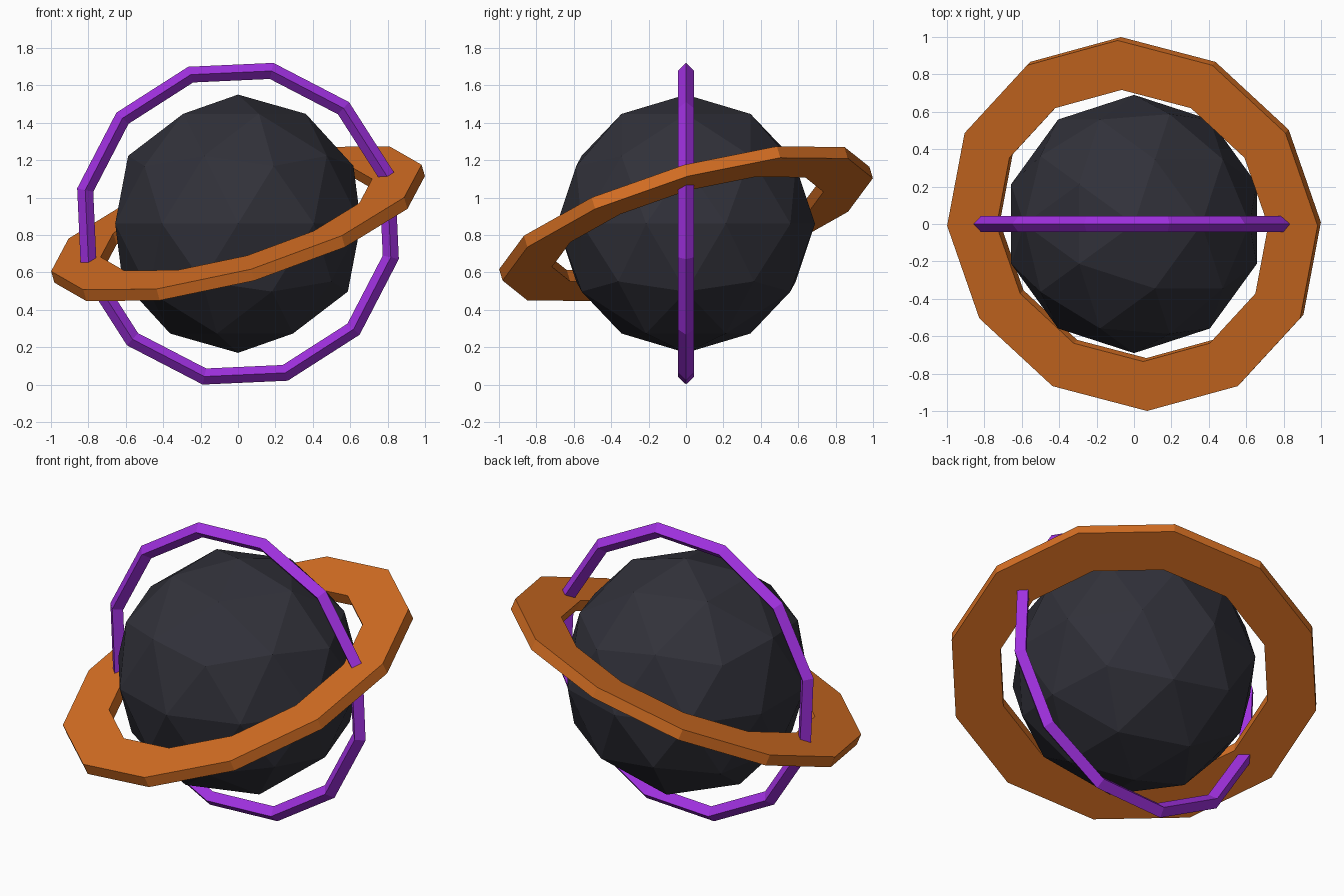
import bpy
import bmesh
from math import radians, cos, sin, tau

if "Cube" in bpy.data.objects:
    bpy.data.objects.remove(bpy.data.objects["Cube"], do_unlink=True)

CENTRE = (0, 0, 0.86)
SIDES = 12


def material(name, rgb):
    mat = bpy.data.materials.new(name)
    mat.use_nodes = True
    mat.diffuse_color = (*rgb, 1)
    bsdf = mat.node_tree.nodes["Principled BSDF"]
    bsdf.inputs["Base Color"].default_value = (*rgb, 1)
    bsdf.inputs["Roughness"].default_value = 0.8
    return mat


def add_part(name, bm, mat, rotation=(0, 0, 0)):
    bmesh.ops.recalc_face_normals(bm, faces=bm.faces)
    mesh = bpy.data.meshes.new(name)
    bm.to_mesh(mesh)
    bm.free()
    mesh.materials.append(mat)
    obj = bpy.data.objects.new(name, mesh)
    obj.location = CENTRE
    obj.rotation_euler = rotation
    bpy.context.collection.objects.link(obj)
    return obj


def ring(profile, phase=0.0):
    """Sweep a closed (radius, height) profile around z."""
    bm = bmesh.new()
    loops = []
    for i in range(SIDES):
        a = phase + tau * i / SIDES
        loops.append([bm.verts.new((r * cos(a), r * sin(a), h)) for r, h in profile])
    n = len(profile)
    for i in range(SIDES):
        here, there = loops[i], loops[(i + 1) % SIDES]
        for j in range(n):
            k = (j + 1) % n
            bm.faces.new((here[j], there[j], there[k], here[k]))
    return bm


charcoal = material("charcoal", (0.031, 0.031, 0.042))
orange = material("orange", (0.68, 0.162, 0.017))
purple = material("purple", (0.35, 0.03, 0.74))

# Faceted planet body
body = bmesh.new()
bmesh.ops.create_icosphere(body, subdivisions=2, radius=0.69)
add_part("planet_body", body, charcoal)

# Wide flat ring, tilted on two axes
inner, outer, half = 0.755, 1.03, 0.033
flat_profile = [(inner, -half), (outer, -half), (outer, half), (inner, half)]
add_part("wide_ring", ring(flat_profile), orange, (0.28, -0.28, 0))

# Thin upright ring with a diamond section
major, minor = 0.836, 0.044
diamond = [(major + minor, 0), (major, minor), (major - minor, 0), (major, -minor)]
add_part("upright_ring", ring(diamond, radians(17.6)), purple, (radians(90), 0, 0))
